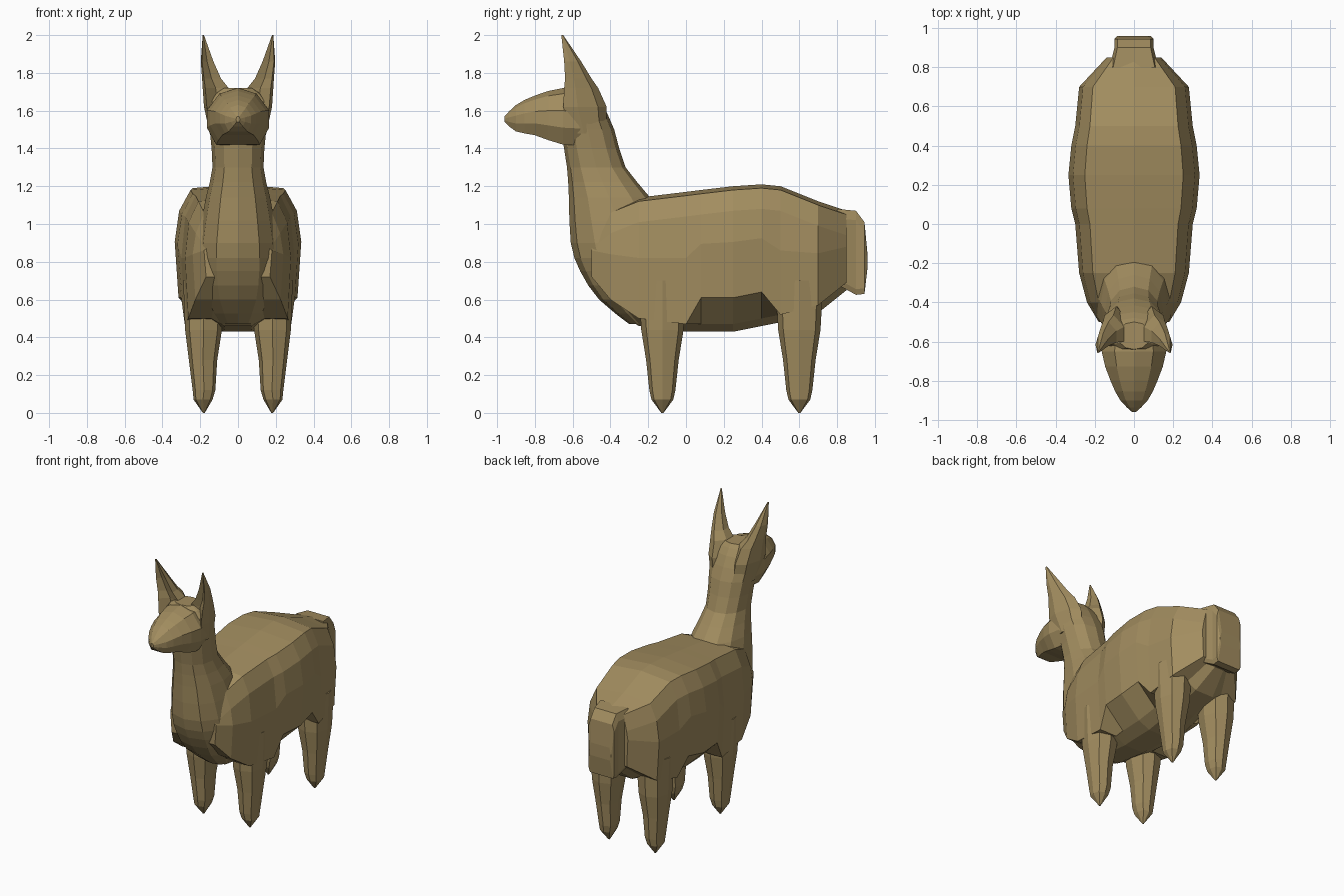
import bpy
import bmesh
from math import cos, sin, pi, copysign

cube = bpy.data.objects.get("Cube")
if cube:
    bpy.data.objects.remove(cube, do_unlink=True)

wool = bpy.data.materials.new("tan_wool")
wool.use_nodes = True
tan = (0.36, 0.265, 0.115, 1)
wool.diffuse_color = tan
shader = wool.node_tree.nodes["Principled BSDF"]
shader.inputs["Base Color"].default_value = tan
shader.inputs["Roughness"].default_value = 0.9


def refine(stations):
    """Add a smoothly curved station halfway between each pair."""
    padded = [stations[0]] + stations + [stations[-1]]
    result = []
    for before, start, end, after in zip(padded, padded[1:], padded[2:], padded[3:]):
        middle = [(9 * (s + e) - b - a) / 16
                  for b, s, e, a in zip(before, start, end, after)]
        result += [start, middle]
    return result + [stations[-1]]


def loft(name, rings, mirrored=False):
    """Skin a list of equal rings with quads and close both ends."""
    bm = bmesh.new()
    loops = [[bm.verts.new(point) for point in ring] for ring in rings]
    count = len(loops[0])
    for low, high in zip(loops, loops[1:]):
        for i in range(count):
            j = (i + 1) % count
            bm.faces.new((low[i], low[j], high[j], high[i]))
    bm.faces.new(loops[0])
    bm.faces.new(loops[-1])
    bmesh.ops.recalc_face_normals(bm, faces=bm.faces)
    mesh = bpy.data.meshes.new(name)
    bm.to_mesh(mesh)
    bm.free()
    mesh.materials.append(wool)
    obj = bpy.data.objects.new(name, mesh)
    bpy.context.collection.objects.link(obj)
    if mirrored:
        obj.modifiers.new("mirror_sides", 'MIRROR')


def upright(y, half):
    """Symmetric ring in the xz plane from its left half, top to bottom."""
    other = [(-x, z) for x, z in reversed(half[1:-1])]
    return [(x, y, z) for x, z in half + other]


def level_oval(z, x, y, half_width, half_depth, sides, power):
    """Level ring between an ellipse and a rectangle."""
    ring = []
    for i in range(sides):
        angle = 2 * pi * i / sides
        c, s = (copysign(abs(v) ** power, v) for v in (cos(angle), sin(angle)))
        ring.append((x + c * half_width, y + s * half_depth, z))
    return ring


# Body with a coat hem that lifts between the legs
def body_ring(y, top, belly, flank):
    lift = 0.14 if abs(y - 0.24) < 0.2 else 0
    hem = belly + 0.04 + lift
    return upright(y, [(0, top), (flank * 0.75, top - 0.02),
                       (flank * 0.93, top - 0.13), (flank, (top + hem) / 2),
                       (flank * 0.94, hem), (flank / 2, belly + 0.04),
                       (flank / 4, belly), (0, belly)])


# Stations along y: back height, belly height, flank half width
body = [(-0.5, 1, 0.68, 0.18), (-0.4, 1.08, 0.56, 0.24),
        (-0.25, 1.14, 0.46, 0.28), (0, 1.17, 0.43, 0.3),
        (0.08, 1.18, 0.43, 0.32), (0.25, 1.2, 0.43, 0.335),
        (0.4, 1.21, 0.46, 0.32), (0.5, 1.2, 0.48, 0.3),
        (0.7, 1.12, 0.53, 0.28), (0.85, 1.07, 0.65, 0.14)]
loft("body", [body_ring(*station) for station in body])


# Chest and neck, stations along z: half width, front, back
def neck_ring(z, width, front, back):
    return level_oval(z, 0, (front + back) / 2, width, (back - front) / 2, 12, 0.9)


neck = [(0.47, 0.1, -0.3, -0.1), (0.6, 0.18, -0.46, -0.1),
        (0.75, 0.21, -0.56, -0.06), (0.9, 0.21, -0.61, -0.06),
        (1.14, 0.17, -0.62, -0.19), (1.3, 0.135, -0.63, -0.32),
        (1.5, 0.15, -0.66, -0.38), (1.65, 0.16, -0.66, -0.45),
        (1.72, 0.08, -0.64, -0.5)]
loft("neck", [neck_ring(*station) for station in refine(neck)])


# Head with a wide cheek line and a flat jaw
def head_ring(y, top, low, width):
    h = top - low
    return upright(y, [(0, top), (width * 0.6, top - h * 0.1),
                       (width, top - h * 0.4), (width, top - h * 0.7),
                       (width * 0.7, low), (0, low)])


# Stations along y: top, jaw, half width
head = [(-0.96, 1.57, 1.54, 0.01), (-0.9, 1.63, 1.49, 0.07),
        (-0.8, 1.68, 1.47, 0.12), (-0.65, 1.72, 1.42, 0.165),
        (-0.5, 1.7, 1.42, 0.14)]
loft("head", [head_ring(*station) for station in refine(head)])


# Ears with a dented front that faces the muzzle
def ear_ring(z, inner, outer, front, back):
    w, d = outer - inner, back - front
    return [(inner, front + d / 4, z), (inner + w / 2, front + d * 0.3, z),
            (outer - w * 0.1, front, z), (outer, front + d / 3, z),
            (outer - w / 5, back - d / 5, z), (inner + w * 0.4, back, z),
            (inner, back - d / 3, z)]


# Stations along z: inner and outer side, front, back
ear = [(1.48, 0.03, 0.15, -0.6, -0.42), (1.62, 0.03, 0.18, -0.65, -0.42),
       (1.72, 0.05, 0.187, -0.645, -0.465), (1.77, 0.09, 0.19, -0.64, -0.5),
       (1.86, 0.13, 0.197, -0.645, -0.555), (2, 0.18, 0.187, -0.66, -0.65)]
loft("ears", [ear_ring(*station) for station in ear], mirrored=True)


# Legs that taper to a point, a little deeper than they are wide
def leg_ring(foot, z, inner, outer):
    half = (outer - inner) / 2
    return level_oval(z, inner + half, foot, half, half * 1.15, 8, 0.8)


# Stations along z: inner and outer side
leg = [(0, 0.176, 0.186), (0.07, 0.135, 0.235), (0.12, 0.12, 0.24),
       (0.28, 0.11, 0.26), (0.44, 0.085, 0.28), (0.7, 0.07, 0.29)]
for name, foot in (("front_legs", -0.125), ("hind_legs", 0.6)):
    loft(name, [leg_ring(foot, *station) for station in leg], mirrored=True)


# Tail with softened corners
def tail_ring(y, top, low, width):
    return upright(y, [(0, top), (width * 0.85, top), (width, top - 0.05),
                       (width, low + 0.03), (width * 0.9, low), (0, low)])


# Stations along y: top, bottom, half width
tail = [(0.8, 1.08, 0.68, 0.125), (0.9, 1.07, 0.625, 0.1),
        (0.945, 1.01, 0.63, 0.1), (0.96, 0.85, 0.76, 0.085)]
loft("tail", [tail_ring(*station) for station in tail])
